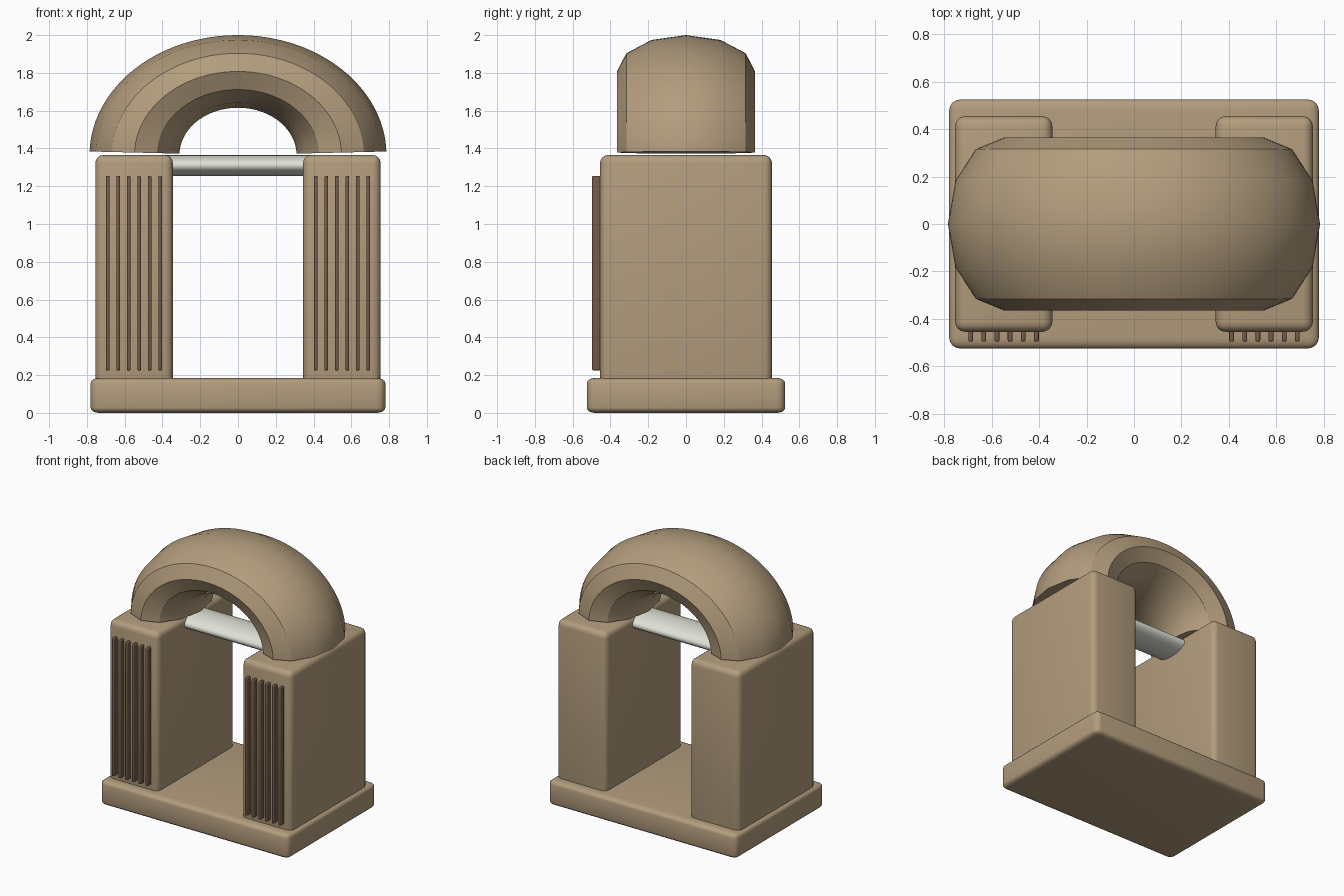
import bpy
import bmesh
from math import sin, cos, pi, radians

cube = bpy.data.objects.get("Cube")
if cube:
    bpy.data.objects.remove(cube, do_unlink=True)


def material(name, colour):
    mat = bpy.data.materials.new(name)
    mat.use_nodes = True
    mat.diffuse_color = (*colour, 1)
    mat.node_tree.nodes["Principled BSDF"].inputs["Base Color"].default_value = (*colour, 1)
    return mat


TAN = material("tan stone", (0.45, 0.335, 0.205))
BROWN = material("dark brown", (0.17, 0.105, 0.065))
PALE = material("pale grey", (0.74, 0.76, 0.68))


def finish(name, bm, mat):
    bmesh.ops.recalc_face_normals(bm, faces=bm.faces[:])
    mesh = bpy.data.meshes.new(name)
    bm.to_mesh(mesh)
    bm.free()
    mesh.materials.append(mat)
    obj = bpy.data.objects.new(name, mesh)
    bpy.context.collection.objects.link(obj)
    bpy.ops.object.select_all(action="DESELECT")
    obj.select_set(True)
    bpy.context.view_layer.objects.active = obj
    bpy.ops.object.shade_smooth_by_angle(angle=radians(30))
    return obj


def rounded_box(name, low, high, radius, mat, squash=1.0):
    """Box between two corners; squash flattens the rounding vertically."""
    size = [h - l for l, h in zip(low, high)]
    mid = [(h + l) / 2 for l, h in zip(low, high)]
    bm = bmesh.new()
    bmesh.ops.create_cube(bm, size=1)
    bmesh.ops.scale(bm, vec=(size[0], size[1], size[2] / squash), verts=bm.verts[:])
    bmesh.ops.bevel(bm, geom=bm.edges[:], offset=radius, segments=4,
                    profile=0.5, affect="EDGES")
    bmesh.ops.scale(bm, vec=(1, 1, squash), verts=bm.verts[:])
    bmesh.ops.translate(bm, vec=mid, verts=bm.verts[:])
    return finish(name, bm, mat)


# Base slab
rounded_box("base", (-0.78, -0.525, 0), (0.78, 0.525, 0.185), 0.045, TAN, 0.6)

# Pillars with a row of raised slats on the front
for side, label in ((1, "left"), (-1, "right")):
    x0, x1 = sorted((side * 0.345, side * 0.755))
    rounded_box(label + "_pillar", (x0, -0.455, 0.1), (x1, 0.455, 1.365), 0.042, TAN)
    for i in range(6):
        x = side * (0.412 + i * 0.0555)
        rounded_box(f"{label}_slat_{i + 1}", (x - 0.01, -0.497, 0.225),
                    (x + 0.01, -0.45, 1.255), 0.007, BROWN)

# Flattened crossbar between the pillars
bm = bmesh.new()
bmesh.ops.create_cone(bm, cap_ends=True, segments=32, radius1=1, radius2=1, depth=1)
for v in bm.verts:
    x, y, z = v.co
    v.co = (z * 0.8, y * 0.14, 1.31 + x * 0.056)
finish("crossbar", bm, PALE)

# Arch: half a flattened ring with a twelve-sided section
SIDES, STEPS, START = 12, 48, 0.03
bm = bmesh.new()
rings = []
for s in range(STEPS + 1):
    a = START + (pi - 2 * START) * s / STEPS
    ring = []
    for k in range(SIDES):
        t = 2 * pi * k / SIDES
        r = 0.548 + 0.238 * cos(t)
        ring.append(bm.verts.new((r * cos(a), 0.365 * sin(t), 1.365 + 0.808 * r * sin(a))))
    rings.append(ring)
for lower, upper in zip(rings, rings[1:]):
    for k in range(SIDES):
        n = (k + 1) % SIDES
        bm.faces.new((lower[k], lower[n], upper[n], upper[k]))
bm.faces.new(rings[0])
bm.faces.new(rings[-1])
finish("arch", bm, TAN)
